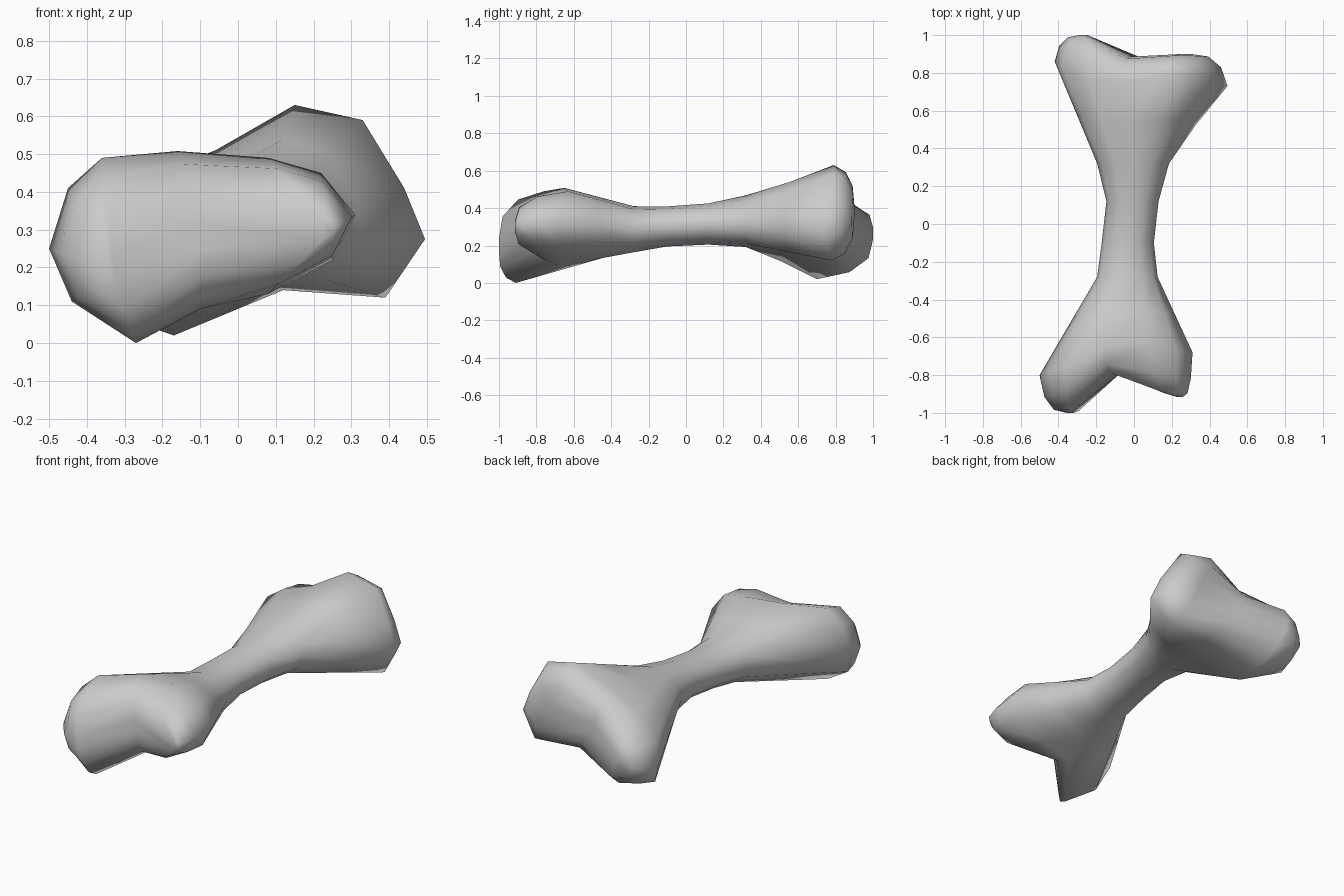
import bpy, bmesh, math
from mathutils import Vector

if "Cube" in bpy.data.objects:
    bpy.data.objects.remove(bpy.data.objects["Cube"])

N = 12  # points around; order: left, over the top, right, underneath


def oval(y, cx, cz, rx, rz):
    return [Vector((cx - rx * math.cos(i * math.tau / N), y,
                    cz + rz * math.sin(i * math.tau / N))) for i in range(N)]


def blend(a, b, t_xz, t_y):
    return Vector((a.x + (b.x - a.x) * t_xz, a.y + (b.y - a.y) * t_y,
                   a.z + (b.z - a.z) * t_xz))


def knuckle(neck, girth, left, notch, right):
    """Rings from the shaft neck out to a two-lobed end."""
    girth = [Vector(p) for p in girth]
    tips = [Vector(left)] * 3 + [Vector(notch)] + [Vector(right)] * 5 + [Vector(notch)] + [Vector(left)] * 2
    flare = [blend(a, b, .5, .5) for a, b in zip(neck, girth)]
    rings = [flare, girth]
    for t_xz, t_y in ((.15, .58), (.45, .92), (.85, 1.0)):
        rings.append([blend(g, t, t_xz, t_y) for g, t in zip(girth, tips)])
    return rings


# Shaft sections
shaft = [oval(-.28, -.035, .287, .160, .123),
         oval(-.10, -.033, .302, .138, .107),
         oval(.12, -.008, .315, .138, .110),
         oval(.32, -.005, .330, .190, .138)]

# Widest loop of each end, then lobe tips and the notch between them
front = knuckle(shaft[0], [
    (-.50, -.80, .25), (-.45, -.78, .41), (-.36, -.76, .49), (-.16, -.65, .508),
    (.08, -.63, .49), (.22, -.66, .45), (.31, -.68, .34), (.25, -.68, .22),
    (.08, -.66, .13), (-.10, -.68, .09), (-.27, -.91, .0), (-.44, -.85, .11)],
    (-.33, -1.0, .19), (-.08, -.80, .28), (.25, -.915, .30))
back = knuckle(shaft[-1], [
    (-.42, .86, .20), (-.38, .81, .34), (-.24, .77, .44), (-.06, .75, .51),
    (.15, .79, .63), (.33, .79, .59), (.44, .75, .41), (.495, .73, .275),
    (.39, .78, .12), (.12, .75, .14), (-.17, .70, .02), (-.37, .81, .09)],
    (-.26, 1.0, .27), (-.03, .885, .33), (.27, .90, .38))

# Bridge all rings and close both ends across the lobes
bm = bmesh.new()
loops = [[bm.verts.new(p) for p in r] for r in front[::-1] + shaft + back]
for a, b in zip(loops, loops[1:]):
    for i in range(N):
        j = (i + 1) % N
        bm.faces.new((a[i], a[j], b[j], b[i]))
for r in (loops[0], loops[-1]):
    bm.faces.new((r[0], r[1], r[11]))
    for i in range(1, 5):
        bm.faces.new((r[i], r[i + 1], r[N - i - 1], r[N - i]))
    bm.faces.new((r[5], r[6], r[7]))
bmesh.ops.recalc_face_normals(bm, faces=bm.faces)

mesh = bpy.data.meshes.new("bone")
bm.to_mesh(mesh)
bm.free()
bone = bpy.data.objects.new("bone", mesh)
bpy.context.collection.objects.link(bone)
for f in mesh.polygons:
    f.use_smooth = True
